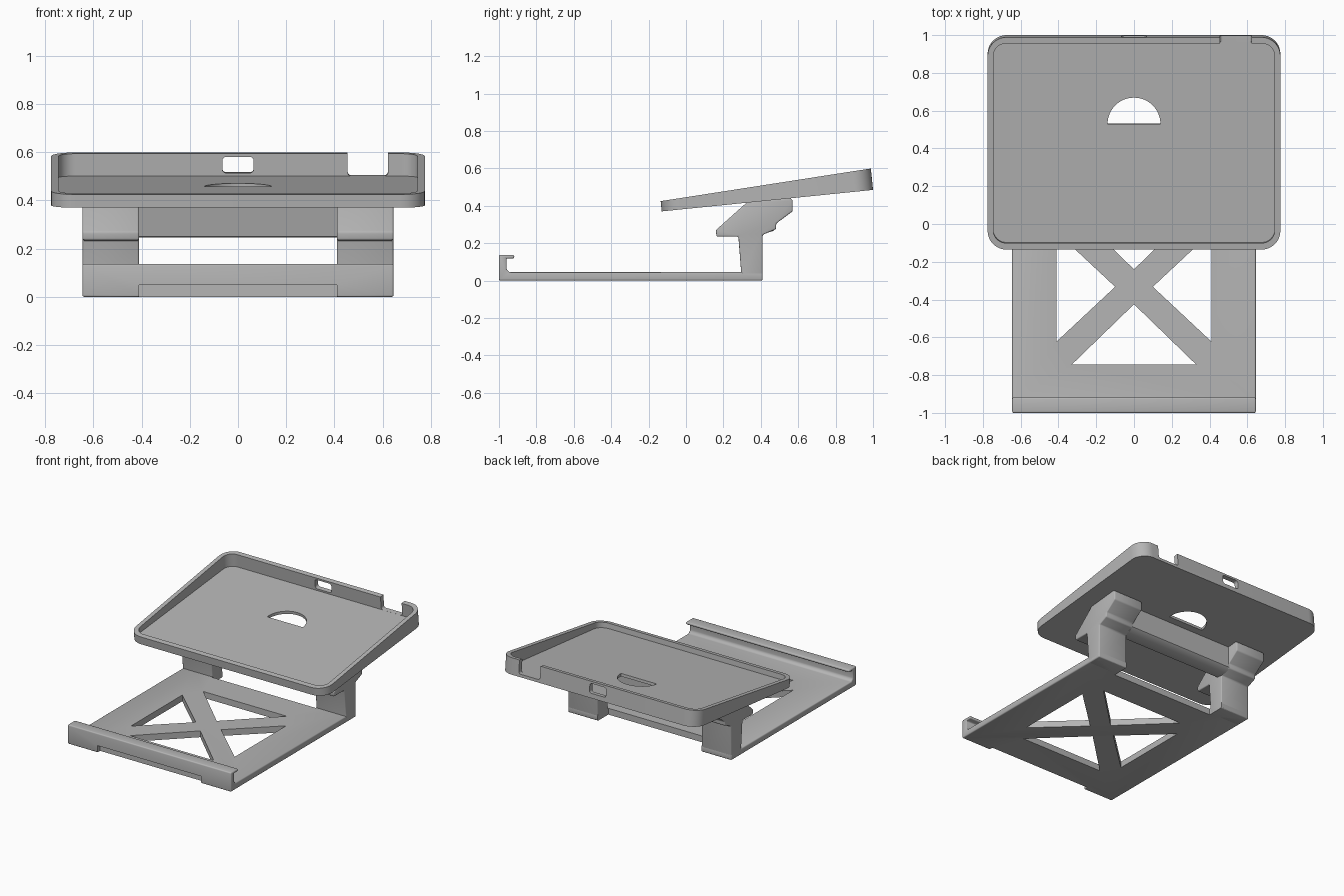
import bpy, bmesh, math
from mathutils import Vector

cube = bpy.data.objects.get("Cube")
if cube:
    bpy.data.objects.remove(cube, do_unlink=True)

grey = bpy.data.materials.new("plain_grey")
grey.use_nodes = True
COLOUR = (0.46, 0.46, 0.46, 1)
grey.diffuse_color = COLOUR
grey.node_tree.nodes["Principled BSDF"].inputs["Base Color"].default_value = COLOUR


def prism(name, points, axis, lo, hi):
    """Extrude a 2D outline along the given axis from lo to hi."""
    place = {"x": lambda a, b: (lo, a, b),
             "y": lambda a, b: (a, lo, b),
             "z": lambda a, b: (a, b, lo)}[axis]
    bm = bmesh.new()
    face = bm.faces.new([bm.verts.new(place(a, b)) for a, b in points])
    grown = bmesh.ops.extrude_face_region(bm, geom=[face])["geom"]
    step = Vector([hi - lo if c == axis else 0 for c in "xyz"])
    bmesh.ops.translate(bm, vec=step, verts=[v for v in grown if isinstance(v, bmesh.types.BMVert)])
    bmesh.ops.recalc_face_normals(bm, faces=bm.faces)
    mesh = bpy.data.meshes.new(name)
    bm.to_mesh(mesh)
    bm.free()
    mesh.materials.append(grey)
    obj = bpy.data.objects.new(name, mesh)
    bpy.context.collection.objects.link(obj)
    return obj


def arc(cx, cy, r, start, end, steps=10):
    angles = [math.radians(start + (end - start) * i / steps) for i in range(steps + 1)]
    return [(cx + r * math.cos(t), cy + r * math.sin(t)) for t in angles]


def rounded_rect(x0, y0, x1, y1, r):
    return (arc(x1 - r, y1 - r, r, 0, 90) + arc(x0 + r, y1 - r, r, 90, 180)
            + arc(x0 + r, y0 + r, r, 180, 270) + arc(x1 - r, y0 + r, r, 270, 360))


def rect(x0, y0, x1, y1):
    return [(x0, y0), (x1, y0), (x1, y1), (x0, y1)]


def activate(obj):
    bpy.ops.object.select_all(action="DESELECT")
    obj.select_set(True)
    bpy.context.view_layer.objects.active = obj


def soften(obj, width):
    mod = obj.modifiers.new("soft_edges", "BEVEL")
    mod.width, mod.segments, mod.limit_method = width, 3, "ANGLE"
    activate(obj)
    bpy.ops.object.modifier_apply(modifier=mod.name)


def cut(obj, points, axis, lo, hi):
    cutter = prism("cutter", points, axis, lo, hi)
    cutter.hide_render = True
    mod = obj.modifiers.new("cut", "BOOLEAN")
    mod.operation, mod.solver, mod.object = "DIFFERENCE", "EXACT", cutter
    activate(obj)
    bpy.ops.object.modifier_apply(modifier=mod.name)
    bpy.data.objects.remove(cutter, do_unlink=True)


def smooth(obj):
    activate(obj)
    bpy.ops.object.shade_smooth_by_angle(angle=math.radians(30))


HALF, INNER = 0.645, 0.41

# Base plate with hooked front lip
base = prism("base_plate", [(-1, 0), (0.41, 0), (0.41, 0.045), (-0.945, 0.045), (-0.96, 0.06),
                            (-0.96, 0.118), (-0.918, 0.118), (-0.918, 0.137), (-1, 0.137)],
             "x", -HALF, HALF)
soften(base, 0.008)

# Triangular windows that leave a diagonal cross
MID = -0.3325
for s in (-1, 1):
    cut(base, [(-0.33, MID + s * 0.4125), (0.33, MID + s * 0.4125), (0, MID + s * 0.0925)], "z", -0.1, 0.08)
    cut(base, [(s * INNER, MID - 0.29), (s * INNER, MID + 0.29), (s * 0.1, MID)], "z", -0.1, 0.08)

# Recesses under the lip and between the legs
cut(base, rect(-INNER, -1.1, INNER, -0.968), "z", -0.1, 0.05)
cut(base, rect(-INNER, 0.29, INNER, 0.6), "z", -0.1, 0.08)
smooth(base)

# Rear legs with flared heads
leg_profile = [(0.3, 0), (0.295, 0.045), (0.28, 0.235), (0.163, 0.235), (0.16, 0.27), (0.33, 0.422),
               (0.555, 0.444), (0.57, 0.43), (0.57, 0.37), (0.482, 0.305), (0.482, 0.275),
               (0.41, 0.245), (0.41, 0)]
for name, x0, x1 in (("left_leg", INNER, HALF), ("right_leg", -HALF, -INNER)):
    leg = prism(name, leg_profile, "x", x0, x1)
    soften(leg, 0.008)
    smooth(leg)

# Cross beam joining the leg heads
beam = prism("cross_beam", [(0.37, 0.25), (0.41, 0.247), (0.465, 0.265), (0.482, 0.28),
                            (0.482, 0.434), (0.33, 0.42)], "x", -INNER - 0.01, INNER + 0.01)
smooth(beam)

# Tray: wedge-shaped body, built flat and then tilted
TILT = math.atan(0.1016)
DEPTH = 1.13 / math.cos(TILT)
tray = prism("tray", rounded_rect(-0.775, 0, 0.775, DEPTH, 0.1), "z", 0, 0.055)
for v in tray.data.vertices:
    if v.co.z > 0.01:
        v.co.z += 0.06 * v.co.y / DEPTH

# Tray pocket, hand hole, cable slot and corner notch
cut(tray, rounded_rect(-0.745, 0.035, 0.745, DEPTH - 0.033, 0.068), "z", 0.02, 0.3)
cut(tray, arc(0, 0.665, 0.14, 0, 180, 24), "z", -0.1, 0.1)
cut(tray, rounded_rect(-0.065, 0.033, 0.065, 0.1, 0.016), "y", DEPTH - 0.1, DEPTH + 0.1)
cut(tray, rounded_rect(0.455, 0.0205, 0.622, 0.3, 0.015), "y", DEPTH - 0.06, DEPTH + 0.1)
tray.location = (0, -0.13, 0.37)
tray.rotation_euler.x = TILT
smooth(tray)
